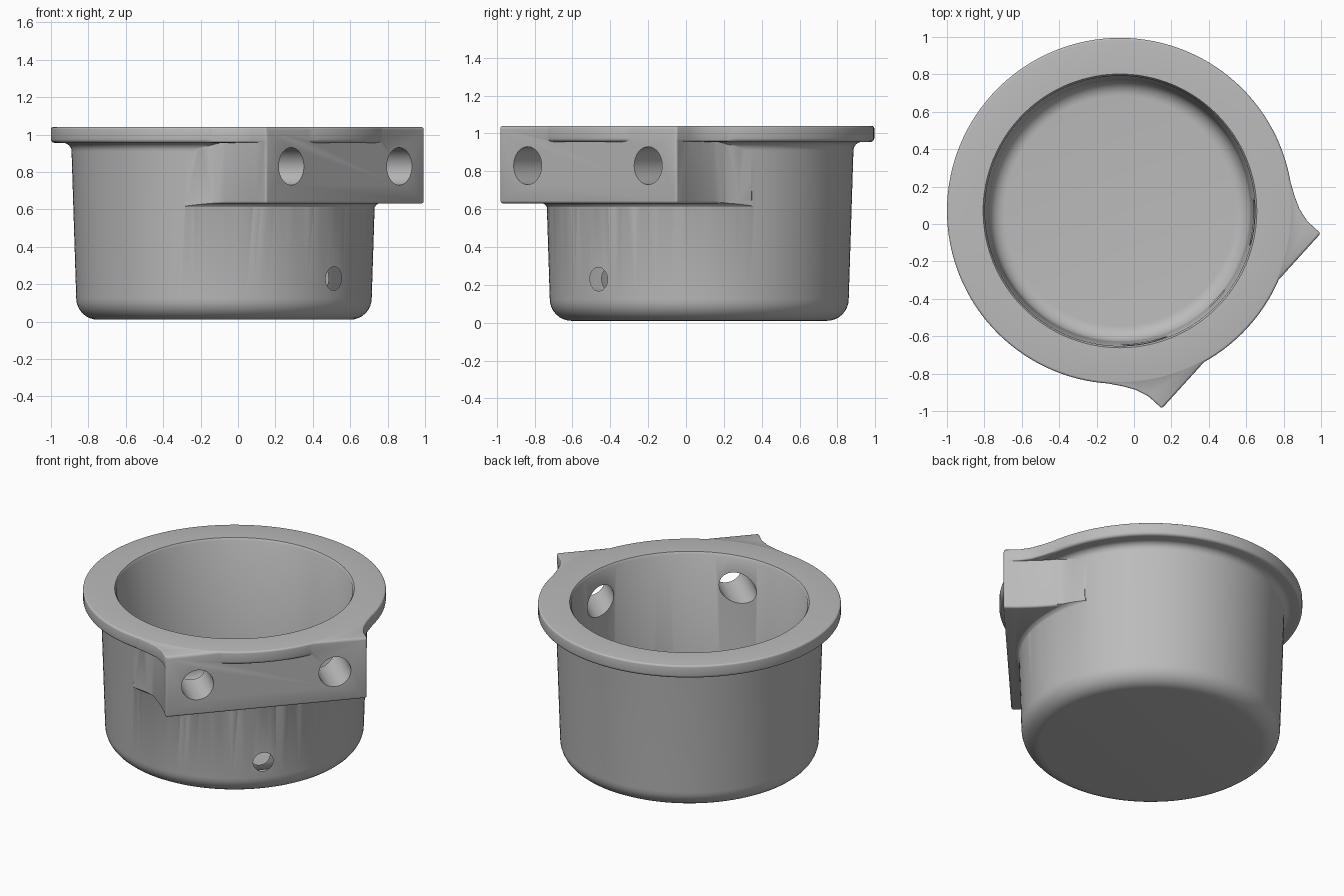
import bpy, bmesh, math
from mathutils import Matrix, Vector

cube = bpy.data.objects.get("Cube")
if cube:
    bpy.data.objects.remove(cube, do_unlink=True)

grey = bpy.data.materials.new("light grey")
grey.use_nodes = True
grey.diffuse_color = (0.5, 0.5, 0.5, 1)
grey.node_tree.nodes["Principled BSDF"].inputs["Base Color"].default_value = (0.5, 0.5, 0.5, 1)

# Local frame: x along the flat mounting face, y outwards from the cup axis
TURN = math.radians(-42.2 - 90)
PLACE = Matrix.Translation((-0.075, 0.07, 0)) @ Matrix.Rotation(TURN, 4, "Z")


def make_object(name, bm):
    bmesh.ops.recalc_face_normals(bm, faces=bm.faces)
    mesh = bpy.data.meshes.new(name)
    bm.to_mesh(mesh)
    bm.free()
    mesh.materials.append(grey)
    obj = bpy.data.objects.new(name, mesh)
    bpy.context.collection.objects.link(obj)
    return obj


def lathe(name, profile, closed=False, steps=128):
    """Turn a (radius, height) profile about the cup axis."""
    bm = bmesh.new()
    verts = [bm.verts.new((r, 0, z)) for r, z in profile]
    pairs = list(zip(verts, verts[1:]))
    if closed:
        pairs.append((verts[-1], verts[0]))
    edges = [bm.edges.new(p) for p in pairs]
    bmesh.ops.spin(bm, geom=verts + edges, axis=(0, 0, 1), cent=(0, 0, 0),
                   angle=math.tau, steps=steps)
    bmesh.ops.remove_doubles(bm, verts=bm.verts, dist=0.0001)
    return make_object(name, bm)


def prism(name, outline, low, high, bevel=0.0):
    """Extrude a flat outline from one height to another."""
    bm = bmesh.new()
    face = bm.faces.new([bm.verts.new((x, y, low)) for x, y in outline])
    top = bmesh.ops.extrude_face_region(bm, geom=[face])["geom"]
    bmesh.ops.translate(bm, vec=(0, 0, high - low),
                        verts=[v for v in top if isinstance(v, bmesh.types.BMVert)])
    bmesh.ops.recalc_face_normals(bm, faces=bm.faces)
    if bevel:
        sharp = [e for e in bm.edges if e.calc_face_angle() > math.radians(50)]
        bmesh.ops.bevel(bm, geom=sharp, offset=bevel, segments=3, profile=0.5,
                        affect="EDGES")
    return make_object(name, bm)


def bore(name, x, z, radius):
    """Cutter that runs outwards through one side of the cup."""
    bm = bmesh.new()
    bmesh.ops.create_cone(bm, cap_ends=True, segments=40, radius1=radius,
                          radius2=radius, depth=0.9,
                          matrix=Matrix.Translation((x, 0.75, z))
                          @ Matrix.Rotation(math.pi / 2, 4, "X"))
    return make_object(name, bm)


def combine(target, tool, operation):
    mod = target.modifiers.new(operation.lower(), "BOOLEAN")
    mod.operation, mod.object, mod.solver = operation, tool, "EXACT"
    bpy.context.view_layer.objects.active = target
    bpy.ops.object.modifier_apply(modifier=mod.name)
    bpy.data.objects.remove(tool, do_unlink=True)


def mirrored(half):
    return half + [(-x, y) for x, y in reversed(half)]


def arc(cx, cz, radius, start, end, count=8):
    angles = [math.radians(start + (end - start) * i / count) for i in range(count + 1)]
    return [(cx + radius * math.cos(a), cz + radius * math.sin(a)) for a in angles]


# Cup body with rounded foot, and flared rim
outside = ([(0, 0.01)] + arc(0.675, 0.125, 0.115, -90, 0)
           + arc(0.86, 0.91, 0.045, 180, 90, 6)
           + arc(0.905, 0.975, 0.02, -90, 0, 4)
           + arc(0.913, 1.028, 0.012, 0, 90, 4) + [(0, 1.04)])
cup = lathe("cup", outside)

# Mounting block, flared where it meets the cup
block_outline = mirrored([(0.3, 0.35), (0.72, 0.37), (0.685, 0.45), (0.655, 0.51),
                          (0.638, 0.58), (0.628, 0.68), (0.626, 0.80), (0.632, 0.876)])
block = prism("mounting_block", block_outline, 0.63, 1.037, 0.014)

# Rim ear that sweeps from the round rim to the block corners
ear_outline = mirrored([(0.4, 0.35), (0.80, 0.44), (0.765, 0.51), (0.725, 0.575),
                        (0.685, 0.64), (0.652, 0.705), (0.632, 0.78), (0.632, 0.874)])
ear = prism("rim_ear", ear_outline, 0.957, 1.039, 0.01)

# Small fillet under the block
skirt = lathe("block_fillet", [(0.74, 0.57), (0.794, 0.57)]
              + arc(0.845, 0.59, 0.045, 180, 90, 6) + [(0.845, 0.65), (0.74, 0.65)], True)
combine(skirt, prism("fillet_limit", block_outline, 0.5, 0.645), "INTERSECT")

for part in (block, ear, skirt):
    combine(cup, part, "UNION")

# Hollow inside
cavity = lathe("cavity", [(0, 0.1)] + arc(0.615, 0.185, 0.085, -90, 0)
               + [(0.722, 1.025), (0.735, 1.045), (0.735, 1.2), (0, 1.2)])
combine(cup, cavity, "DIFFERENCE")

# Two mounting holes and one drain hole
for x, z, radius in ((-0.43, 0.83, 0.1), (0.43, 0.83, 0.1), (0, 0.23, 0.063)):
    combine(cup, bore("hole_cutter", x, z, radius), "DIFFERENCE")

cup.data.transform(PLACE)
bpy.ops.object.select_all(action="DESELECT")
cup.select_set(True)
bpy.context.view_layer.objects.active = cup
bpy.ops.object.shade_smooth_by_angle(angle=math.radians(35))
